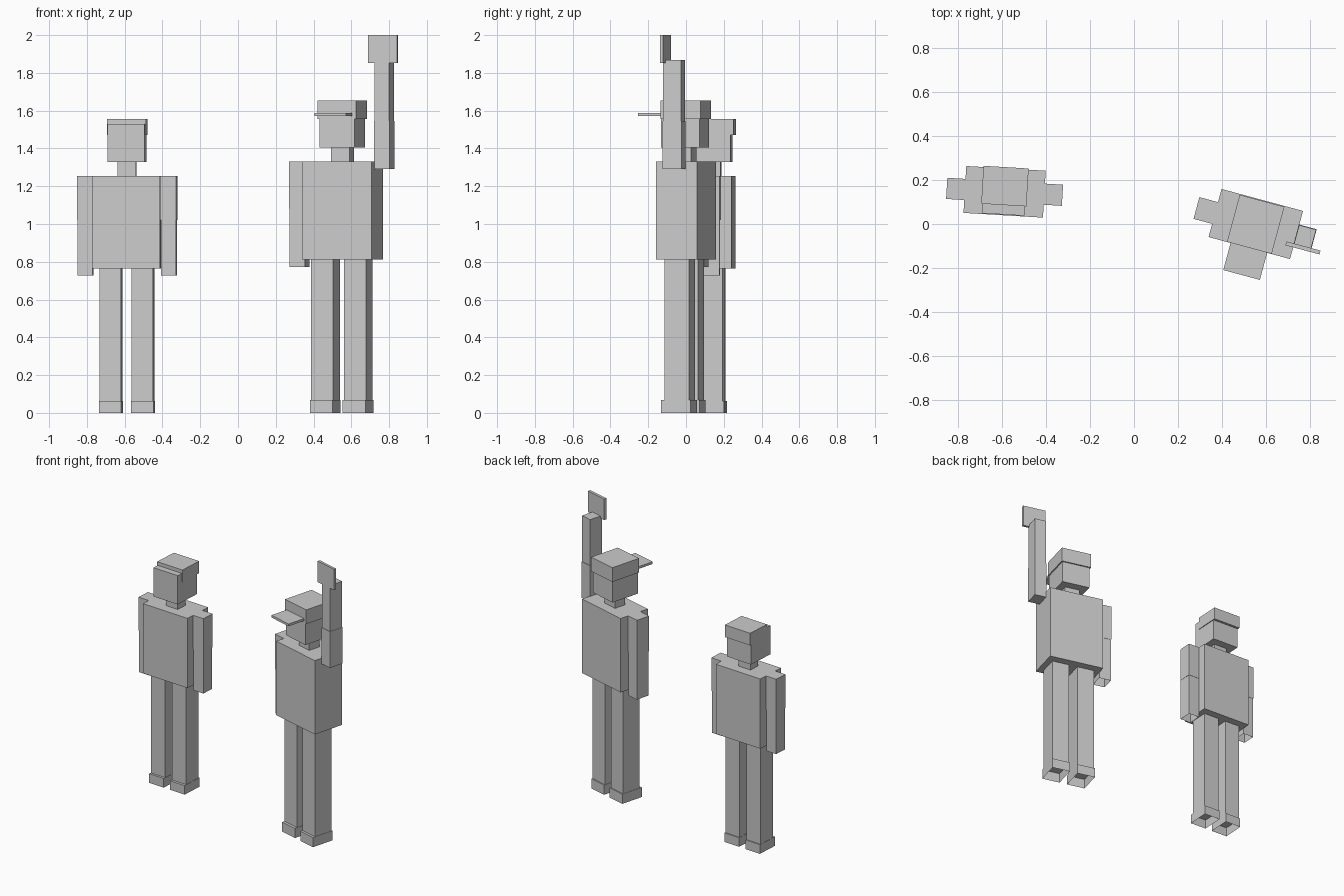
import bpy, bmesh, math
from mathutils import Matrix

if "Cube" in bpy.data.objects:
    bpy.data.objects.remove(bpy.data.objects["Cube"])

grey = bpy.data.materials.new("plain_grey")
grey.diffuse_color = (0.6, 0.6, 0.6, 1)
grey.use_nodes = True
grey.node_tree.nodes["Principled BSDF"].inputs["Base Color"].default_value = grey.diffuse_color


def box(name, frame, x, y, z, open_bottom=False):
    """Flat-sided box from (min, max) ranges, placed in a figure's frame."""
    bm = bmesh.new()
    bmesh.ops.create_cube(bm, size=1)
    for v in bm.verts:
        for i, (lo, hi) in enumerate((x, y, z)):
            v.co[i] = lo if v.co[i] < 0 else hi
    if open_bottom:
        low = [f for f in bm.faces if f.normal.z < -0.9]
        bmesh.ops.delete(bm, geom=low, context='FACES_ONLY')
    bm.transform(frame)
    mesh = bpy.data.meshes.new(name)
    bm.to_mesh(mesh)
    bm.free()
    mesh.materials.append(grey)
    ob = bpy.data.objects.new(name, mesh)
    bpy.context.collection.objects.link(ob)
    return ob


def mid(c, w):
    return (c - w / 2, c + w / 2)


def frame(x, y, angle, scale):
    return (Matrix.Translation((x, y, 0)) @ Matrix.Rotation(math.radians(angle), 4, 'Z')
            @ Matrix.Scale(scale, 4))


def hanging_arm(tag, f, side):
    c = side * 0.2215
    box(tag + "_sleeve", f, mid(c, 0.083), mid(0, 0.096), (1.02, 1.255))
    box(tag + "_forearm", f, mid(c, 0.079), mid(0, 0.092), (0.728, 1.02), True)


def body(tag, f):
    box(tag + "_torso", f, mid(0, 0.361), mid(0, 0.213), (0.765, 1.255))
    box(tag + "_neck", f, mid(0, 0.097), mid(0, 0.08), (1.25, 1.335))
    for side, word in ((-1, "left"), (1, "right")):
        c = side * 0.085
        box(f"{tag}_{word}_leg", f, mid(c, 0.114), (-0.073, 0.055), (0.06, 0.767))
        box(f"{tag}_{word}_foot", f, mid(c, 0.118), (-0.09, 0.063), (0, 0.064), True)


# Standing figure with both arms down
a = frame(-0.587, 0.146, -3.4, 1.0)
body("standing", a)
hanging_arm("standing_left", a, -1)
hanging_arm("standing_right", a, 1)
box("standing_head", a, mid(0, 0.195), (-0.103, 0.095), (1.328, 1.53))
box("standing_hair", a, mid(0, 0.205), (-0.06, 0.112), (1.47, 1.555))

# Waving figure with a cap
b = frame(0.5525, 0.0, -15.1, 1.06)
body("waving", b)
hanging_arm("waving_left", b, -1)
w = frame(0.5525, 0.0, -15.1, 1.0)
box("waving_head", w, mid(0, 0.194), (-0.11, 0.1), (1.405, 1.60))
box("cap_crown", w, mid(0, 0.21), (-0.112, 0.109), (1.555, 1.655))
box("cap_brim", w, mid(-0.002, 0.172), (-0.24, -0.10), (1.571, 1.587))

# Raised arm and flat hand
box("raised_sleeve", w, mid(0.231, 0.084), mid(-0.003, 0.104), (1.29, 1.545))
box("raised_forearm", w, mid(0.231, 0.08), mid(-0.003, 0.099), (1.545, 1.868))
box("raised_hand", w, mid(0.235, 0.16), mid(-0.049, 0.018), (1.852, 2.0))
